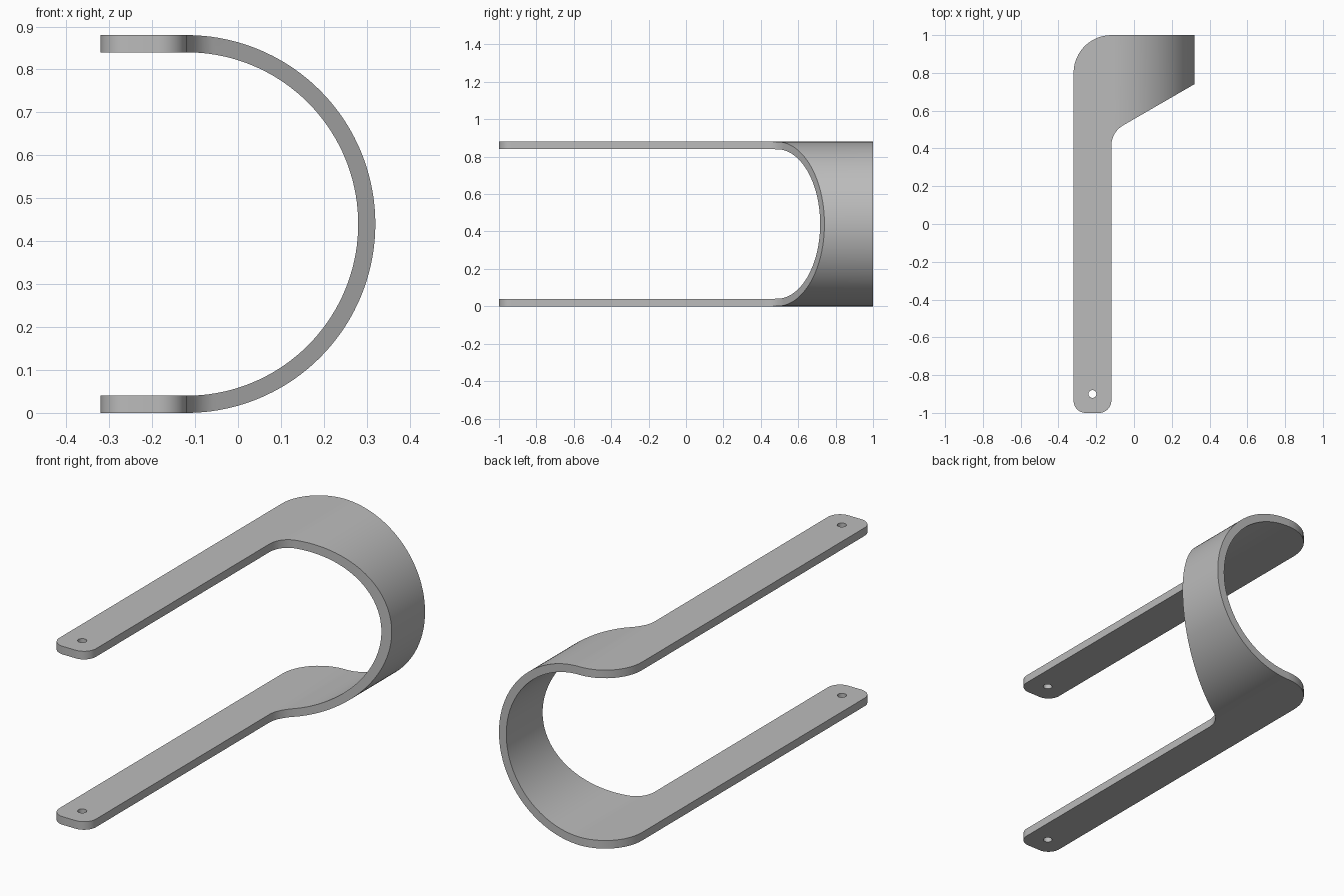
import bpy, bmesh
from math import sin, cos, pi, tan
from mathutils import Vector

cube = bpy.data.objects.get("Cube")
if cube:
    bpy.data.objects.remove(cube)

BEND_X, MID_Z, OUTER, THICK = -0.12, 0.44, 0.44, 0.04


def arc(cx, cy, r, start, end, n):
    return [(cx + r * cos(start + (end - start) * i / n),
             cy + r * sin(start + (end - start) * i / n)) for i in range(n + 1)]


def rounded(corners, n=12):
    """Outline with a fillet on each (x, y, radius) corner."""
    out = []
    for i, (x, y, r) in enumerate(corners):
        p = Vector((x, y))
        if r == 0:
            out.append((x, y))
            continue
        a = (Vector(corners[i - 1][:2]) - p).normalized()
        b = (Vector(corners[(i + 1) % len(corners)][:2]) - p).normalized()
        half = a.angle(b) / 2
        centre = p + (a + b).normalized() * r / sin(half)
        u = p + a * r / tan(half) - centre
        v = p + b * r / tan(half) - centre
        sweep = u.angle(v)
        for k in range(n + 1):
            t = k / n
            q = centre + (u * sin((1 - t) * sweep) + v * sin(t * sweep)) / sin(sweep)
            out.append((q.x, q.y))
    return out


def prism(name, points, offset):
    """Extrude a closed 3D outline along offset."""
    bm = bmesh.new()
    face = bm.faces.new([bm.verts.new(p) for p in points])
    ext = bmesh.ops.extrude_face_region(bm, geom=[face])
    moved = [g for g in ext["geom"] if isinstance(g, bmesh.types.BMVert)]
    bmesh.ops.translate(bm, verts=moved, vec=offset)
    bmesh.ops.recalc_face_normals(bm, faces=bm.faces)
    mesh = bpy.data.meshes.new(name)
    bm.to_mesh(mesh)
    bm.free()
    obj = bpy.data.objects.new(name, mesh)
    bpy.context.collection.objects.link(obj)
    return obj


def cut(obj, cutter, operation):
    mod = obj.modifiers.new(cutter.name, "BOOLEAN")
    mod.operation, mod.solver, mod.object = operation, "EXACT", cutter
    bpy.context.view_layer.objects.active = obj
    bpy.ops.object.modifier_apply(modifier=mod.name)
    bpy.data.objects.remove(cutter)


# Bent strip: U-shaped section swept from front to back
section = [(-0.5, 0)] + arc(BEND_X, MID_Z, OUTER, -pi / 2, pi / 2, 72) + [(-0.5, 2 * MID_Z)]
section += [(-0.5, 2 * MID_Z - THICK)]
section += arc(BEND_X, MID_Z, OUTER - THICK, pi / 2, -pi / 2, 72) + [(-0.5, THICK)]
bracket = prism("bent_bracket", [(x, -1.1, z) for x, z in section], (0, 2.2, 0))

# Plan outline: long narrow arms, slanted web, rounded corners
outline = rounded([(-0.32, -1, 0.065), (-0.12, -1, 0.065), (-0.12, 0.486, 0.125),
                   (0.42, 0.798, 0), (0.42, 1, 0), (-0.32, 1, 0.2)])
cut(bracket, prism("plan_cutter", [(x, y, -0.1) for x, y in outline], (0, 0, 1.1)), "INTERSECT")

# Pin hole through both arm tips
hole = arc(-0.22, -0.9, 0.021, 0, 2 * pi, 16)[:-1]
cut(bracket, prism("hole_cutter", [(x, y, -0.1) for x, y in hole], (0, 0, 1.1)), "DIFFERENCE")

# Plain grey finish
grey = bpy.data.materials.new("plain_grey")
grey.use_nodes = True
colour = (0.5, 0.5, 0.5, 1)
grey.diffuse_color = colour
grey.node_tree.nodes["Principled BSDF"].inputs["Base Color"].default_value = colour
bracket.data.materials.clear()
bracket.data.materials.append(grey)

bpy.ops.object.select_all(action="DESELECT")
bracket.select_set(True)
bpy.context.view_layer.objects.active = bracket
bpy.ops.object.shade_smooth_by_angle(angle=pi / 6)
